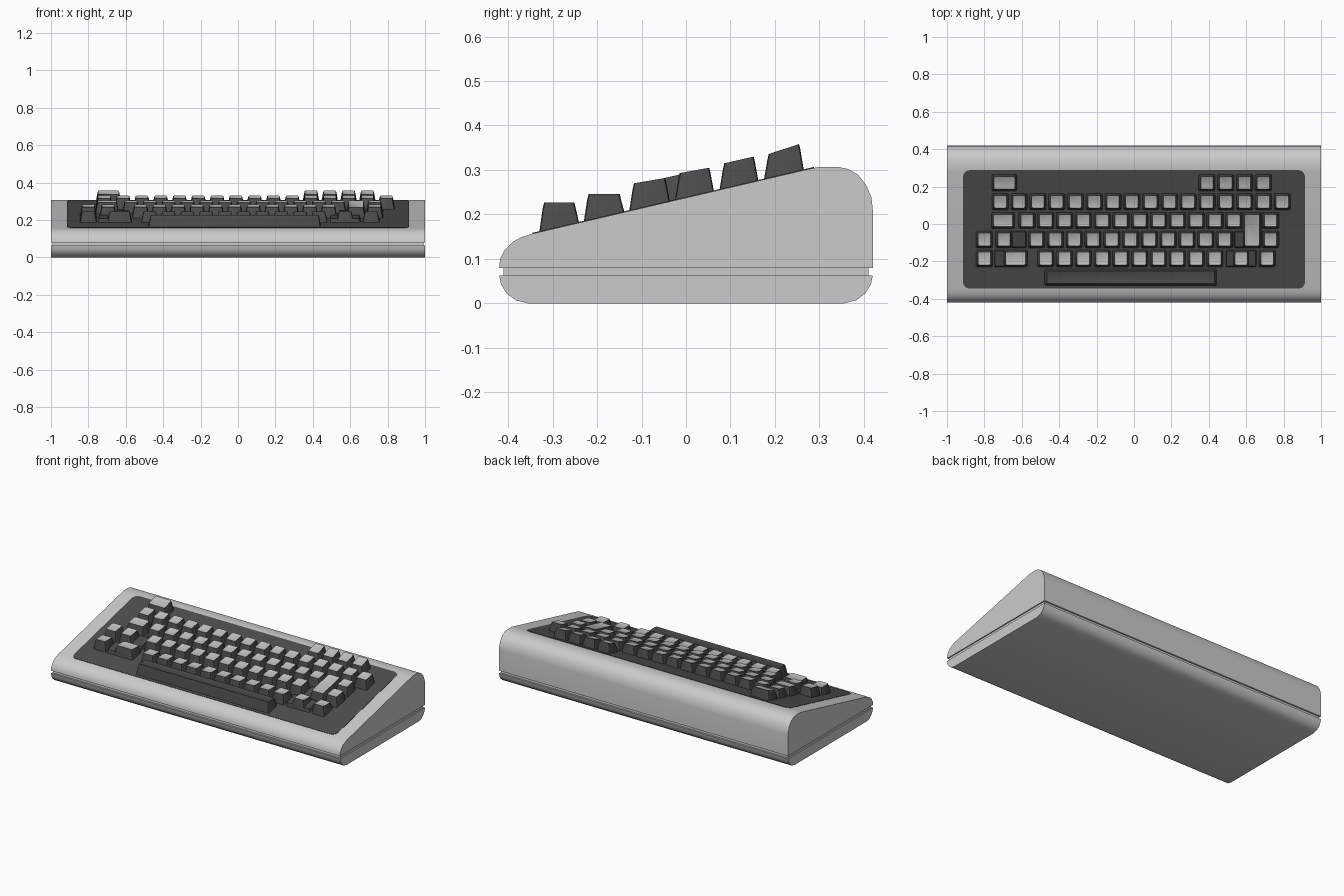
import bpy, bmesh, math

if "Cube" in bpy.data.objects:
    bpy.data.objects.remove(bpy.data.objects["Cube"])


def material(name, v):
    m = bpy.data.materials.new(name)
    m.diffuse_color = (v, v, v, 1)
    m.use_nodes = True
    m.node_tree.nodes["Principled BSDF"].inputs["Base Color"].default_value = m.diffuse_color
    return m


CASE = material("case_grey", 0.6)
PANEL = material("panel_charcoal", 0.075)
KEY = material("key_charcoal", 0.07)
TOP = material("keytop_grey", 0.52)


def finish(bm, name, mats, angle=35):
    bmesh.ops.recalc_face_normals(bm, faces=bm.faces)
    me = bpy.data.meshes.new(name)
    bm.to_mesh(me)
    bm.free()
    for m in mats:
        me.materials.append(m)
    for p in me.polygons:
        p.use_smooth = True
    me.set_sharp_from_angle(angle=math.radians(angle))
    ob = bpy.data.objects.new(name, me)
    bpy.context.collection.objects.link(ob)
    return ob


def extrude_profile(name, pts, half, mat):
    """Side profile (y, z) swept across the width."""
    bm = bmesh.new()
    a = [bm.verts.new((-half, y, z)) for y, z in pts]
    b = [bm.verts.new((half, y, z)) for y, z in pts]
    bridge(bm, a, b)
    bm.faces.new(a)
    bm.faces.new(b)
    return finish(bm, name, [mat])


def bridge(bm, a, b, mi=0):
    n = len(a)
    for i in range(n):
        bm.faces.new((a[i], a[(i + 1) % n], b[(i + 1) % n], b[i])).material_index = mi


def slope(y):
    return 0.2375 + 0.234 * y


def loop(bm, x0, x1, y0, y1, r, zf, seg=2):
    """Rounded rectangle loop with height given by zf(y)."""
    out = []
    corners = ((x1 - r, y1 - r, 0), (x0 + r, y1 - r, 90), (x0 + r, y0 + r, 180), (x1 - r, y0 + r, 270))
    for cx, cy, a0 in corners:
        for k in range(seg + 1):
            a = math.radians(a0 + 90 * k / seg)
            x, y = cx + r * math.cos(a), cy + r * math.sin(a)
            out.append(bm.verts.new((x, y, zf(y))))
    return out


def add_key(bm, x0, x1, y0, y1, zf, zb, light=True, tx=0.012, ty=0.011):
    """Tapered keycap with a slightly dished top."""
    def top(drop):
        return lambda y: zf + (zb - zf) * (y - y0 - ty) / (y1 - y0 - 2 * ty) - drop
    low = loop(bm, x0, x1, y0, y1, 0.007, lambda y: slope(y) - 0.002)
    mid = loop(bm, x0 + tx * .7, x1 - tx * .7, y0 + ty * .7, y1 - ty * .7, 0.008, top(0.014))
    rim = loop(bm, x0 + tx, x1 - tx, y0 + ty, y1 - ty, 0.008, top(0))
    dish = loop(bm, x0 + tx + .003, x1 - tx - .003, y0 + ty + .003, y1 - ty - .003, 0.006, top(0.002))
    bm.faces.new(low)
    bridge(bm, low, mid)
    bridge(bm, mid, rim)
    bridge(bm, rim, dish, int(light))
    bm.faces.new(dish).material_index = int(light)


def add_step(bm, x0, x1, y0, y1, h=0.022):
    """Low dark ledge beside a stepped key."""
    low = loop(bm, x0, x1, y0, y1, 0.005, lambda y: slope(y) - 0.002)
    up = loop(bm, x0 + .005, x1 - .005, y0 + .006, y1 - .006, 0.005, lambda y: slope(y) + h)
    bm.faces.new(low)
    bridge(bm, low, up)
    bm.faces.new(up)


# Case: upper shell, recessed seam, lower tray
extrude_profile("upper_case", [
    (-0.42, 0.08), (-0.418, 0.1), (-0.408, 0.12), (-0.39, 0.138), (-0.37, 0.149), (-0.345, 0.1568),
    (0.28, 0.303), (0.3, 0.307), (0.34, 0.307), (0.365, 0.302), (0.387, 0.289),
    (0.405, 0.266), (0.417, 0.238), (0.42, 0.21), (0.42, 0.08)], 1.0, CASE)
extrude_profile("case_seam", [(-0.41, 0.055), (0.41, 0.055), (0.41, 0.09), (-0.41, 0.09)], 0.993, CASE)
extrude_profile("lower_case", [
    (-0.42, 0.063), (-0.416, 0.043), (-0.403, 0.022), (-0.383, 0.007), (-0.355, 0), (0.355, 0),
    (0.383, 0.007), (0.403, 0.022), (0.416, 0.043), (0.42, 0.063)], 1.0, CASE)

# Dark key panel lying on the slope
bm = bmesh.new()
lo = loop(bm, -0.914, 0.914, -0.345, 0.288, 0.035, lambda y: slope(y) - 0.004, 5)
hi = loop(bm, -0.914, 0.914, -0.345, 0.288, 0.035, lambda y: slope(y) + 0.002, 5)
bridge(bm, lo, hi)
bm.faces.new(lo)
bm.faces.new(hi)
finish(bm, "key_panel", [PANEL])

# Key rows: y range, top heights front/back, (first centre, count, width), steps
P = 0.1005
rows = {
    "function_key_row": (0.175, 0.265, 0.336, 0.358, [(-0.693, 1, 0.135), (0.39, 4, 0.09)], []),
    "number_key_row": (0.075, 0.163, 0.315, 0.33, [(-0.715, 16, 0.09)], []),
    "upper_letter_row": (-0.025, 0.063, 0.293, 0.305, [(-0.7, 1, 0.125), (-0.572, 12, 0.09), (0.73, 1, 0.09)], []),
    "middle_letter_row": (-0.128, -0.036, 0.27, 0.282, [(-0.8, 1, 0.09), (-0.695, 1, 0.09),
                          (-0.521, 11, 0.09), (0.73, 1, 0.09)], [(-0.655, -0.575), (0.535, 0.595)]),
    "lower_letter_row": (-0.23, -0.138, 0.246, 0.246, [(-0.8, 1, 0.09), (-0.633, 1, 0.13), (-0.472, 10, 0.09),
                         (0.573, 1, 0.09), (0.712, 1, 0.09)], [(-0.748, -0.69), (0.49, 0.54), (0.605, 0.655)]),
}
for name, (y0, y1, zf, zb, groups, steps) in rows.items():
    bm = bmesh.new()
    for cx, n, w in groups:
        for i in range(n):
            x = cx + i * P
            add_key(bm, x - w / 2, x + w / 2, y0, y1, zf, zb)
    for a, b in steps:
        add_step(bm, a, b, y0, y1)
    finish(bm, name, [KEY, TOP])

# Tall enter key across two rows
bm = bmesh.new()
add_key(bm, 0.58, 0.682, -0.128, 0.063, 0.266, 0.305)
finish(bm, "enter_key", [KEY, TOP])

# Space bar, dark all over
bm = bmesh.new()
add_key(bm, -0.478, 0.442, -0.33, -0.24, 0.227, 0.227, light=False)
finish(bm, "space_bar", [KEY])
